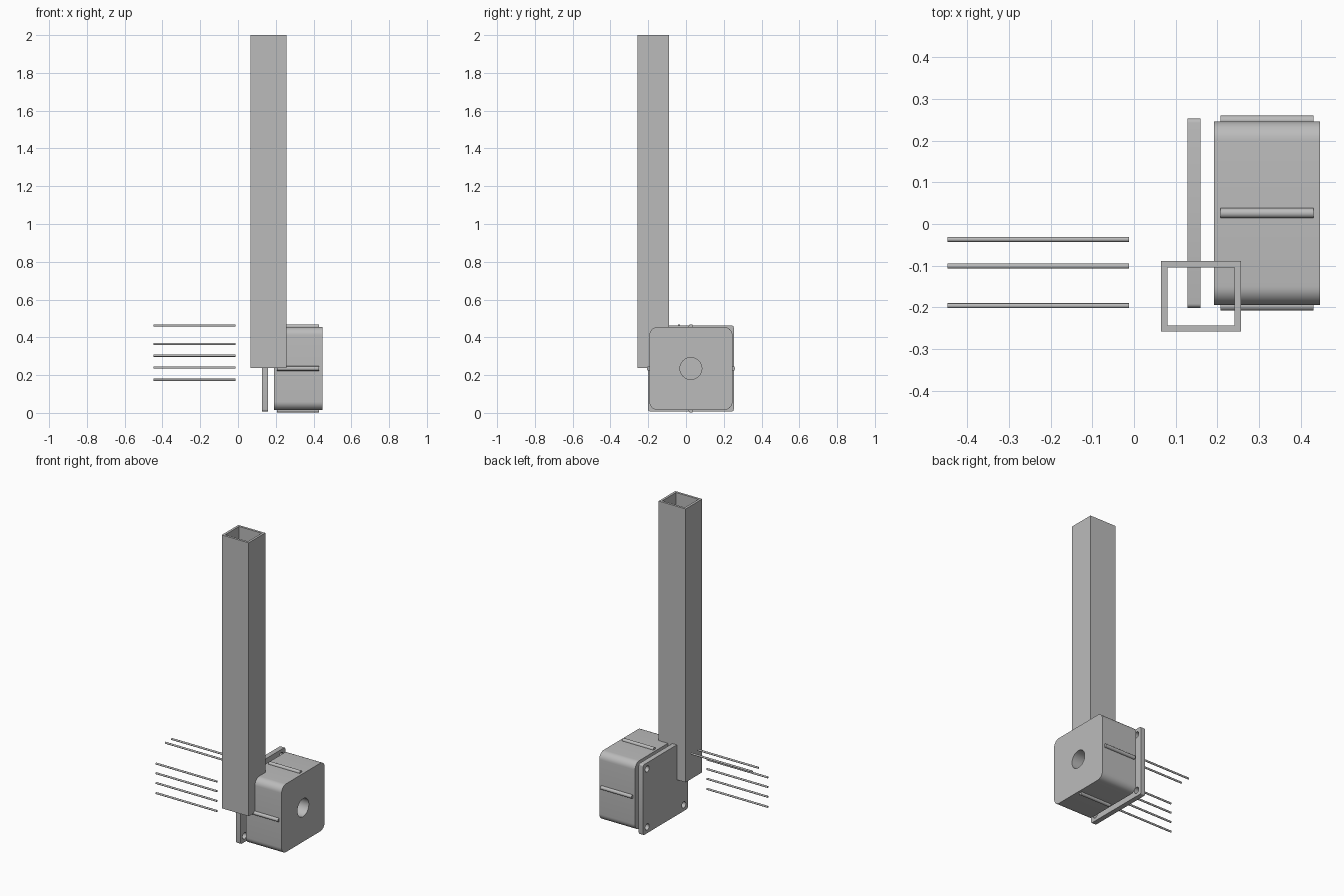
import bpy
import math

if "Cube" in bpy.data.objects:
    bpy.data.objects.remove(bpy.data.objects["Cube"])

grey = bpy.data.materials.new("mid grey")
grey.use_nodes = True
COLOUR = (0.5, 0.5, 0.5, 1)
grey.diffuse_color = COLOUR
grey.node_tree.nodes["Principled BSDF"].inputs["Base Color"].default_value = COLOUR

CY, CZ = 0.026, 0.235  # shared axis of housing, plate and ribs


def circle(cx, cy, r, n=32):
    return [(cx + r * math.cos(2 * math.pi * i / n),
             cy + r * math.sin(2 * math.pi * i / n)) for i in range(n)]


def rounded_square(half, r, n=8):
    pts = []
    for k, (sx, sy) in enumerate([(1, 1), (-1, 1), (-1, -1), (1, -1)]):
        for i in range(n + 1):
            a = math.pi / 2 * (k + i / n)
            pts.append((sx * (half - r) + r * math.cos(a),
                        sy * (half - r) + r * math.sin(a)))
    return pts


def rectangle(w, h):
    return [(-w / 2, -h / 2), (w / 2, -h / 2), (w / 2, h / 2), (-w / 2, h / 2)]


def extrude(name, loops, depth, centre, along_x=True):
    """Extrude an outline with holes into a solid, along x or z."""
    curve = bpy.data.curves.new(name, "CURVE")
    curve.dimensions = "2D"
    curve.fill_mode = "BOTH"
    curve.extrude = depth / 2
    for loop in loops:
        spline = curve.splines.new("POLY")
        spline.points.add(len(loop) - 1)
        for point, (x, y) in zip(spline.points, loop):
            point.co = (x, y, 0, 1)
        spline.use_cyclic_u = True
    obj = bpy.data.objects.new(name, curve)
    bpy.context.collection.objects.link(obj)
    obj.location = centre
    if along_x:
        obj.rotation_euler = (math.pi / 2, 0, math.pi / 2)
    bpy.ops.object.select_all(action="DESELECT")
    obj.select_set(True)
    bpy.context.view_layer.objects.active = obj
    bpy.ops.object.convert(target="MESH")
    return finish(bpy.context.object, name)


def finish(obj, name):
    obj.name = name
    obj.data.materials.clear()
    obj.data.materials.append(grey)
    bpy.ops.object.shade_smooth_by_angle(angle=math.radians(30))
    return obj


def rod(name, x0, x1, y, z, r):
    bpy.ops.mesh.primitive_cylinder_add(
        vertices=20, radius=r, depth=x1 - x0,
        location=((x0 + x1) / 2, y, z), rotation=(0, math.pi / 2, 0))
    return finish(bpy.context.object, name)


# Tall hollow square tube, open at both ends
extrude("upright_tube", [rectangle(0.192, 0.169), rectangle(0.161, 0.139)],
        1.763, (0.161, -0.1735, 1.1185), along_x=False)

# Rounded housing with a central bore
extrude("housing", [rounded_square(0.22, 0.045), circle(0, 0, 0.058)],
        0.255, (0.319, CY, CZ))

# Mounting plate with a screw hole in each corner
holes = [circle(sy * 0.187, sz * 0.187, 0.02, 20)
         for sy in (-1, 1) for sz in (-1, 1)]
extrude("mounting_plate", [rounded_square(0.227, 0.01, 4)] + holes,
        0.032, (0.144, CY, CZ))

# Round ribs half sunk into the middle of each housing side
for side, dy, dz in [("front", -1, 0), ("back", 1, 0), ("top", 0, 1), ("bottom", 0, -1)]:
    rod(side + "_rib", 0.207, 0.43, CY + dy * 0.222, CZ + dz * 0.222, 0.012)

# Loose thin pins: four stacked in front, two higher up
for i, z in enumerate((0.175, 0.24, 0.303, 0.365)):
    rod(f"front_pin_{i + 1}", -0.447, -0.012, -0.196, z, 0.006)
for i, y in enumerate((-0.101, -0.037)):
    rod(f"upper_pin_{i + 1}", -0.447, -0.012, y, 0.463, 0.006)
